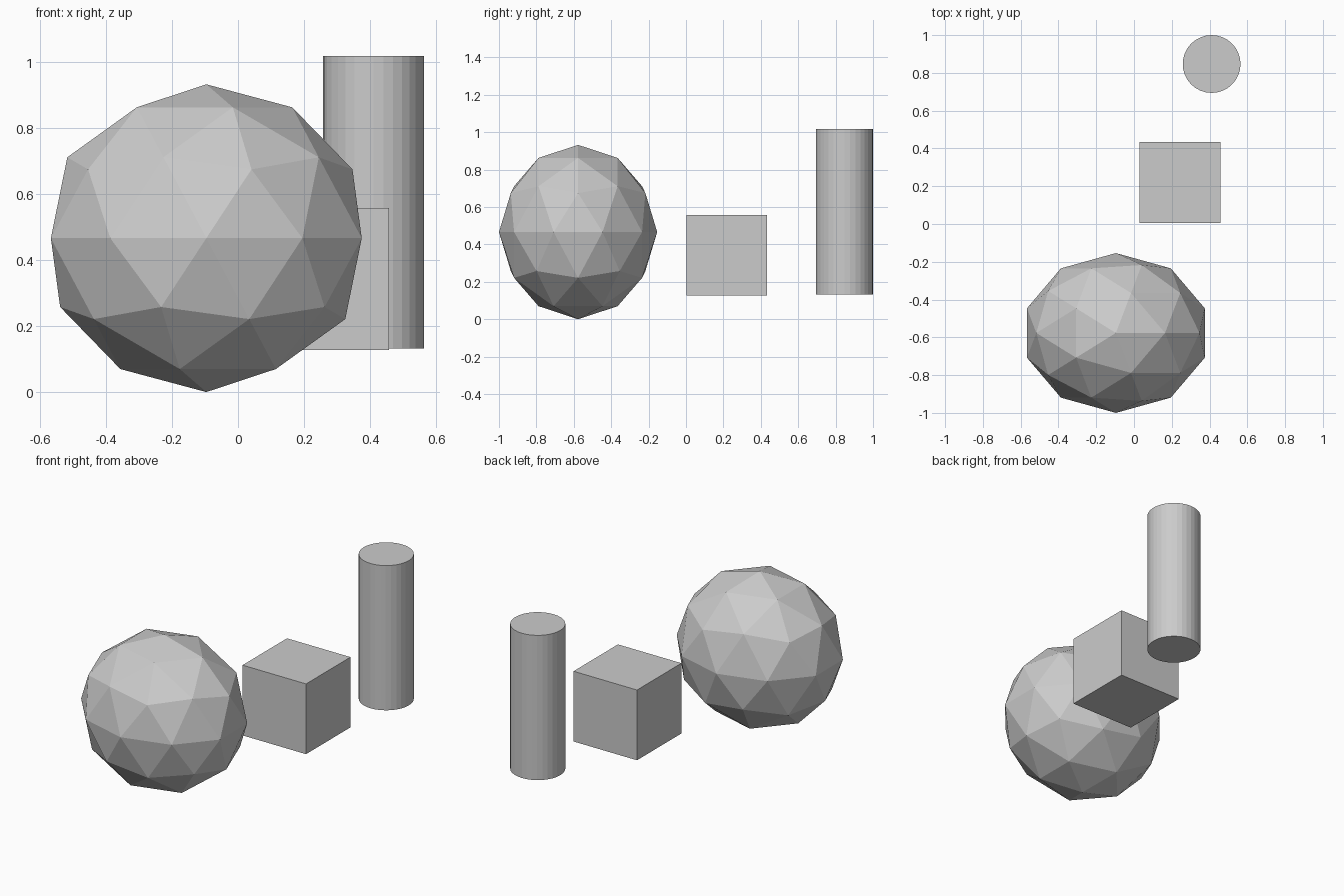
import bpy

if "Cube" in bpy.data.objects:
    bpy.data.objects.remove(bpy.data.objects["Cube"])


def finish(name, scale=(1, 1, 1)):
    """Name the new object, set its scale and keep flat faces."""
    ob = bpy.context.object
    ob.name = name
    ob.scale = scale
    bpy.ops.object.transform_apply(location=False, rotation=False, scale=True)
    bpy.ops.object.shade_flat()
    return ob


# faceted ball, slightly squashed along y
bpy.ops.mesh.primitive_ico_sphere_add(subdivisions=2, radius=1,
                                      location=(-0.096, -0.577, 0.466))
finish("faceted_ball", (0.495, 0.423, 0.466))

# floating cube
bpy.ops.mesh.primitive_cube_add(size=0.43, location=(0.243, 0.219, 0.342))
finish("cube")

# upright cylinder
bpy.ops.mesh.primitive_cylinder_add(vertices=32, radius=0.153, depth=0.886,
                                    location=(0.411, 0.847, 0.575))
finish("cylinder")
